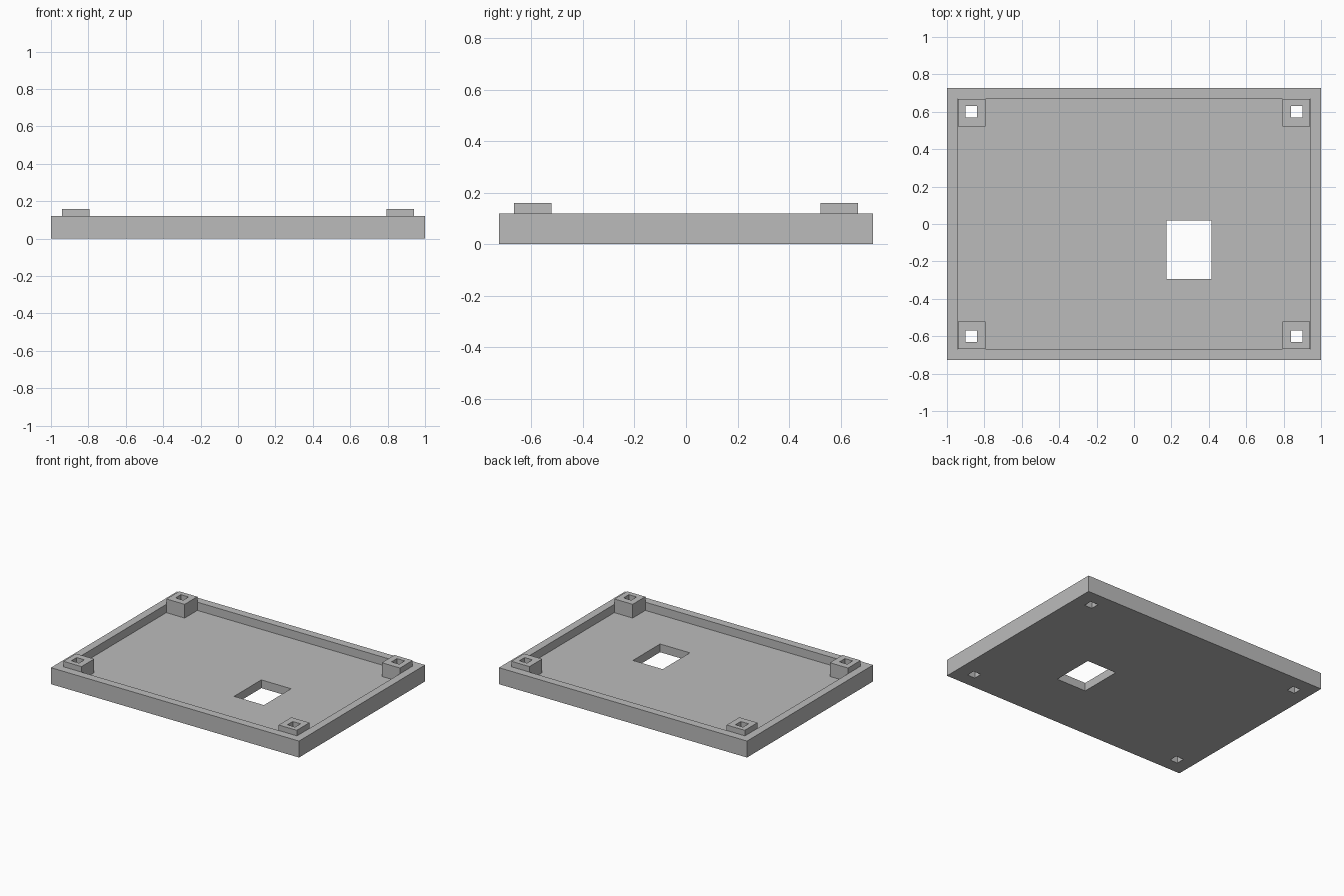
import bpy
import bmesh
from mathutils import Vector

if "Cube" in bpy.data.objects:
    bpy.data.objects.remove(bpy.data.objects["Cube"], do_unlink=True)

HALF_X, HALF_Y = 1.0, 0.726      # outer half sizes
IN_X, IN_Y = 0.943, 0.667        # inner half sizes
FLOOR, RIM, POST_TOP = 0.06, 0.12, 0.16
POST_X, POST_Y, POST_HALF = 0.868, 0.594, 0.073
HOLE_X, HOLE_Y, HOLE_HALF = 0.871, 0.6, 0.031

grey = bpy.data.materials.new("plain grey")
grey.use_nodes = True
grey.diffuse_color = (0.5, 0.5, 0.5, 1)
grey.node_tree.nodes["Principled BSDF"].inputs["Base Color"].default_value = (0.5, 0.5, 0.5, 1)


def box(name, low, high):
    """Box between two opposite corners."""
    low, high = Vector(low), Vector(high)
    bm = bmesh.new()
    bmesh.ops.create_cube(bm, size=1)
    bmesh.ops.scale(bm, vec=high - low, verts=bm.verts)
    bmesh.ops.translate(bm, vec=(low + high) / 2, verts=bm.verts)
    mesh = bpy.data.meshes.new(name)
    bm.to_mesh(mesh)
    bm.free()
    mesh.materials.append(grey)
    obj = bpy.data.objects.new(name, mesh)
    bpy.context.collection.objects.link(obj)
    return obj


def cut(target, low, high):
    """Subtract a box from the target and discard the cutter."""
    cutter = box("cutter", low, high)
    cutter.hide_render = True
    mod = target.modifiers.new("cut", "BOOLEAN")
    mod.operation = "DIFFERENCE"
    mod.solver = "EXACT"
    mod.object = cutter
    bpy.context.view_layer.update()
    graph = bpy.context.evaluated_depsgraph_get()
    mesh = bpy.data.meshes.new_from_object(target.evaluated_get(graph))
    target.modifiers.clear()
    target.data = mesh
    bpy.data.objects.remove(cutter, do_unlink=True)


# Shallow tray with a raised rim and a rectangular window in its floor
tray = box("tray", (-HALF_X, -HALF_Y, 0), (HALF_X, HALF_Y, RIM))
cut(tray, (-IN_X, -IN_Y, FLOOR), (IN_X, IN_Y, 1))
cut(tray, (0.174, -0.293, -1), (0.414, 0.02, 1))

# Corner posts with square holes running through the floor
for side, sx in (("right", -1), ("left", 1)):
    for end, sy in (("front", -1), ("back", 1)):
        px, py = sx * POST_X, sy * POST_Y
        post = box(f"{end}_{side}_post",
                   (px - POST_HALF, py - POST_HALF, FLOOR),
                   (px + POST_HALF, py + POST_HALF, POST_TOP))
        hx, hy = sx * HOLE_X, sy * HOLE_Y
        for part in (tray, post):
            cut(part, (hx - HOLE_HALF, hy - HOLE_HALF, -1),
                (hx + HOLE_HALF, hy + HOLE_HALF, 1))
